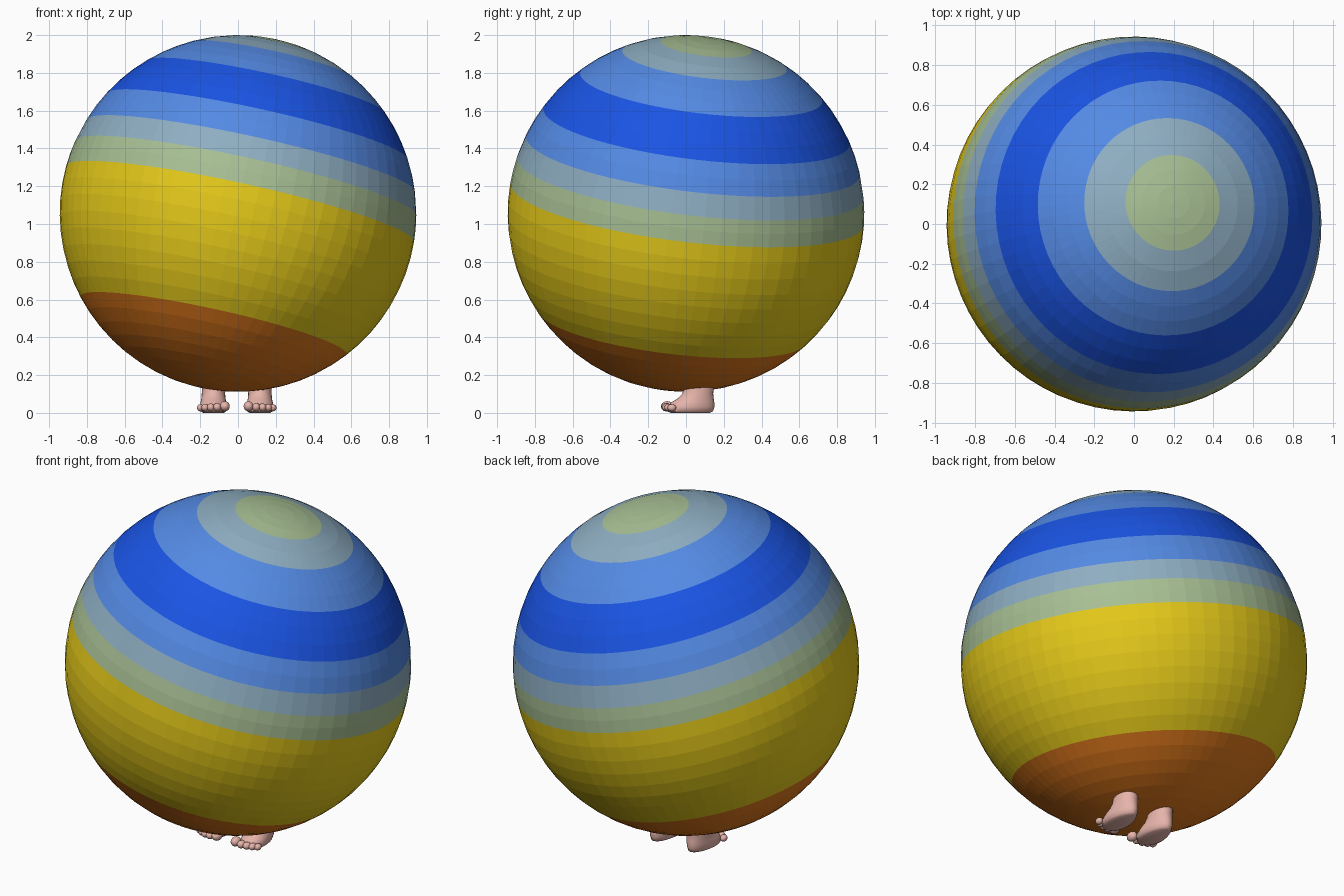
import bpy, bmesh, math
from mathutils import Vector, Matrix

old = bpy.data.objects.get("Cube")
if old:
    bpy.data.objects.remove(old, do_unlink=True)


def material(name, rgb):
    """Flat colour from 0-255 display values, stored as linear."""
    lin = [(c / 255 / 12.92 if c < 11 else ((c / 255 + 0.055) / 1.055) ** 2.4) for c in rgb]
    m = bpy.data.materials.new(name)
    m.use_nodes = True
    m.diffuse_color = (*lin, 1)
    m.node_tree.nodes["Principled BSDF"].inputs["Base Color"].default_value = (*lin, 1)
    return m


def finish(bm, name, mats):
    bmesh.ops.recalc_face_normals(bm, faces=bm.faces)
    mesh = bpy.data.meshes.new(name)
    bm.to_mesh(mesh)
    bm.free()
    for m in mats:
        mesh.materials.append(m)
    ob = bpy.data.objects.new(name, mesh)
    bpy.context.collection.objects.link(ob)
    return ob


green = material("sage green", (168, 192, 148))
grey = material("grey blue", (142, 174, 194))
sky = material("sky blue", (84, 138, 228))
blue = material("deep blue", (26, 84, 228))
yellow = material("yellow", (230, 203, 26))
brown = material("orange brown", (226, 122, 28))
skin = material("skin pink", (230, 180, 170))

# Banded ball: a tilted lathe whose rings fall on the band borders
RADIUS, CENTRE = 0.944, Vector((0, 0, 1.056))
SEGMENTS = 64
AXIS = Vector((0.213, 0.117, 0.97)).normalized()
palette = [green, grey, sky, blue, yellow, brown]
bands = [(14.9, green), (27.7, grey), (43.2, sky), (59.9, blue), (70.6, sky),
         (78.2, grey), (86.9, green), (130.2, yellow), (180, brown)]

angles, start = [0], 0
for end, _ in bands:
    n = max(1, round((end - start) / 5.4))
    angles += [start + (end - start) * (i + 1) / n for i in range(n)]
    start = end

bm = bmesh.new()
arc = [bm.verts.new((RADIUS * math.sin(math.radians(a)), 0, RADIUS * math.cos(math.radians(a))))
       for a in angles]
edges = [bm.edges.new(pair) for pair in zip(arc, arc[1:])]
bmesh.ops.spin(bm, geom=arc + edges, cent=(0, 0, 0), axis=(0, 0, 1),
               angle=math.tau, steps=SEGMENTS, use_duplicate=False)
bmesh.ops.remove_doubles(bm, verts=bm.verts, dist=0.0005)
for f in bm.faces:
    polar = math.degrees(f.calc_center_median().angle(Vector((0, 0, 1))))
    colour = next((m for end, m in bands if polar < end), brown)
    f.material_index = palette.index(colour)
tilt = Vector((0, 0, 1)).rotation_difference(AXIS).to_matrix().to_4x4()
bmesh.ops.transform(bm, matrix=Matrix.Translation(CENTRE) @ tilt, verts=bm.verts)
finish(bm, "striped_ball", palette)


# Feet: stacked outlines from sole to ankle (height, toe end, heel end, front width, back width)
LEVELS = [(0.004, -0.080, 0.125, 0.066, 0.040), (0.012, -0.100, 0.143, 0.080, 0.052),
          (0.035, -0.104, 0.150, 0.084, 0.060), (0.058, -0.080, 0.150, 0.076, 0.061),
          (0.080, -0.045, 0.147, 0.068, 0.060), (0.105, -0.020, 0.144, 0.064, 0.060),
          (0.130, -0.012, 0.146, 0.062, 0.060), (0.170, -0.010, 0.146, 0.062, 0.060)]
# Toes from big to little: sideways offset, forward position, radius
TOES = [(-0.060, -0.099, 0.027), (-0.020, -0.104, 0.022), (0.014, -0.100, 0.021),
        (0.044, -0.090, 0.020), (0.069, -0.075, 0.019)]
SIDES = 24


def foot(name, side):
    bm = bmesh.new()
    rings = []
    for z, front, back, wide, narrow in LEVELS:
        ring = []
        for i in range(SIDES):
            a = math.tau * i / SIDES
            t = (1 + math.sin(a)) / 2
            x = math.cos(a) * (wide + (narrow - wide) * t)
            ring.append(bm.verts.new((x, front + (back - front) * t, z)))
        rings.append(ring)
    for low, high in zip(rings, rings[1:]):
        for i in range(SIDES):
            j = (i + 1) % SIDES
            bm.faces.new((low[i], low[j], high[j], high[i]))
    bm.faces.new(rings[0])
    bm.faces.new(rings[-1])
    for x, y, r in TOES:
        place = Matrix.Translation((x, y, r + 0.012)) @ Matrix.Diagonal((1, 1.25, 1, 1))
        bmesh.ops.create_uvsphere(bm, u_segments=14, v_segments=10, radius=r, matrix=place)
    place = Matrix.Translation((side * 0.123 - 0.007, 0, -0.004)) @ Matrix.Diagonal((side, 1, 1, 1))
    bmesh.ops.transform(bm, matrix=place, verts=bm.verts)
    ob = finish(bm, name, [skin])
    bpy.ops.object.select_all(action="DESELECT")
    ob.select_set(True)
    bpy.context.view_layer.objects.active = ob
    bpy.ops.object.shade_smooth_by_angle(angle=math.radians(50))


foot("left_foot", 1)
foot("right_foot", -1)
